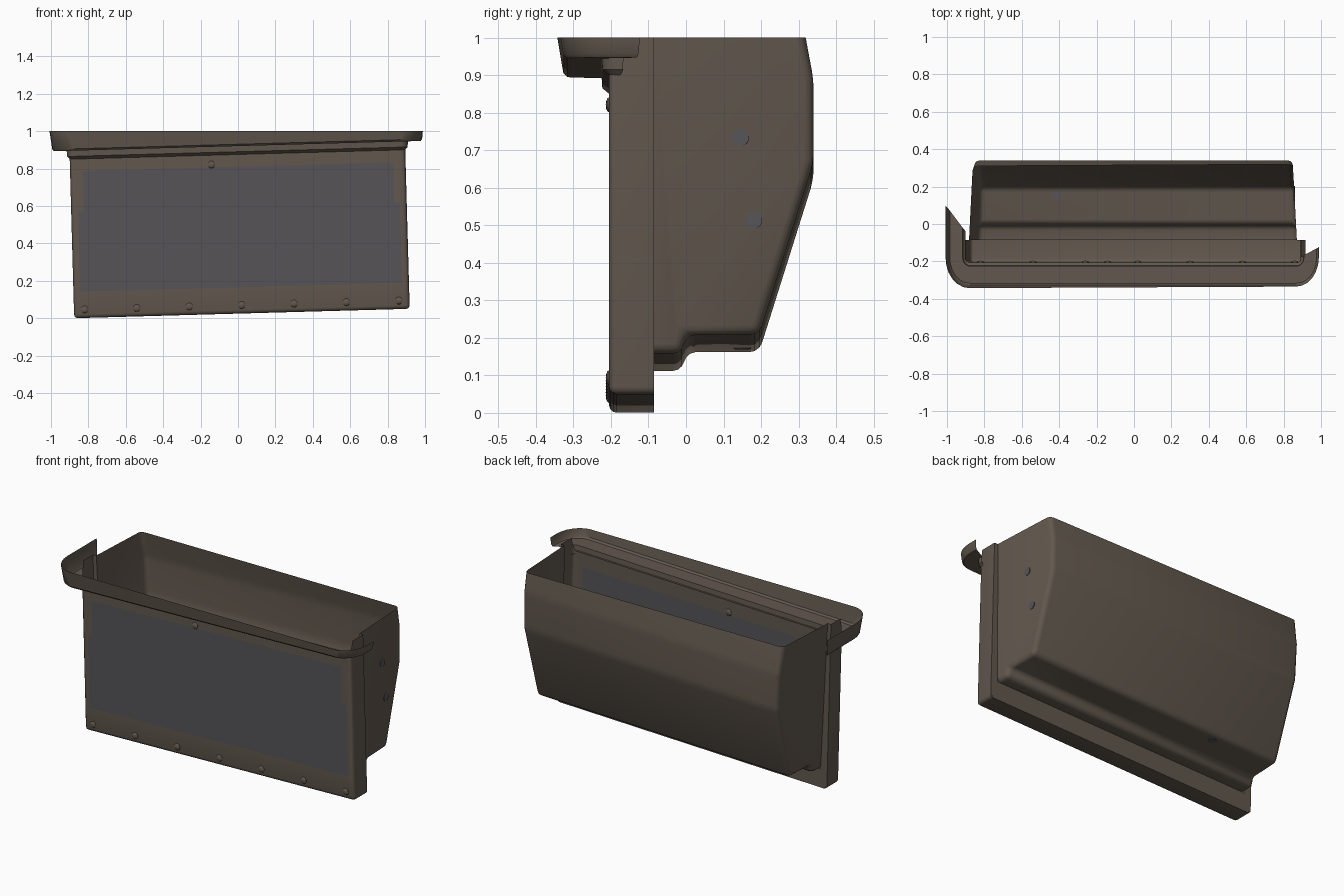
import bpy, bmesh, math
from mathutils import Matrix, Vector

old = bpy.data.objects.get("Cube")
if old:
    bpy.data.objects.remove(old, do_unlink=True)


def material(name, rgb):
    m = bpy.data.materials.new(name)
    m.use_nodes = True
    col = (*rgb, 1)
    m.diffuse_color = col
    bsdf = m.node_tree.nodes["Principled BSDF"]
    bsdf.inputs["Base Color"].default_value = col
    bsdf.inputs["Roughness"].default_value = 0.9
    return m


BROWN = material("weathered brown", (0.122, 0.098, 0.076))
GREY = material("slate grey", (0.092, 0.088, 0.097))

# The whole box leans slightly to one side and is cropped level at the top
LEAN = Matrix(((1, 0, -0.028, 0.021), (0, 1, 0, 0), (0.028, 0, 1, 0.025), (0, 0, 0, 1)))
FRONT, BACK, HALF = -0.205, -0.085, 0.897


def finish(bm, name, mats=(BROWN,)):
    bm.transform(LEAN)
    bmesh.ops.bisect_plane(bm, geom=bm.verts[:] + bm.edges[:] + bm.faces[:],
                           plane_co=(0, 0, 1), plane_no=(0, 0, 1), clear_outer=True)
    mesh = bpy.data.meshes.new(name)
    bm.to_mesh(mesh)
    bm.free()
    ob = bpy.data.objects.new(name, mesh)
    bpy.context.collection.objects.link(ob)
    for m in mats:
        mesh.materials.append(m)
    bpy.ops.object.select_all(action='DESELECT')
    ob.select_set(True)
    bpy.context.view_layer.objects.active = ob
    bpy.ops.object.shade_smooth_by_angle(angle=math.radians(35))
    return ob


def shell(profile, half, is_open, radius):
    """Side profile stretched across the width, opened by a rule, edges rounded."""
    bm = bmesh.new()
    sides = [[bm.verts.new((s * half(y, z), y, z)) for y, z in profile] for s in (-1, 1)]
    n = len(profile)
    for ring in sides:
        bm.faces.new(ring)
    for i in range(n):
        j = (i + 1) % n
        bm.faces.new((sides[0][i], sides[0][j], sides[1][j], sides[1][i]))
    bmesh.ops.recalc_face_normals(bm, faces=bm.faces[:])
    bm.normal_update()
    bmesh.ops.delete(bm, geom=[f for f in bm.faces if is_open(f)], context='FACES')
    edges = [e for e in bm.edges if len(e.link_faces) == 2 and e.calc_face_angle() > 0.1]
    bmesh.ops.bevel(bm, geom=edges, offset=radius, segments=3, profile=0.5,
                    affect='EDGES', clamp_overlap=True)
    return bm


# Deep rear body: stepped floor, sloping back, open at the top and front
def body_half(y, z):
    return 0.85 + 0.025 * z - 0.05 * (y - BACK)


body_profile = [(BACK, 0.11), (-0.01, 0.11), (0.0, 0.16), (0.195, 0.16), (0.34, 0.62),
                (0.34, 0.84), (0.31, 1.0), (0.29, 1.1), (BACK, 1.1)]
body = shell(body_profile, body_half,
             lambda f: f.normal.z > 0.9 or f.normal.y < -0.9, 0.03)
finish(body, "rear_body")

# Shallow front tray with a grey panel cut into its wall
tray_profile = [(FRONT, 0), (FRONT, 0.87), (-0.15, 1.1), (BACK, 1.1), (BACK, 0)]
tray = shell(tray_profile, lambda y, z: HALF,
             lambda f: f.normal.y > 0.9 or
             (f.calc_center_median().z > 0.9 and abs(f.normal.x) < 0.5), 0.02)


def cut(axis, at):
    no = Vector([float(i == axis) for i in range(3)])
    wall = [f for f in tray.faces if f.normal.y < -0.95]
    geom = {g for f in wall for g in [f, *f.edges, *f.verts]}
    bmesh.ops.bisect_plane(tray, geom=list(geom), plane_co=no * at, plane_no=no)
    tray.normal_update()


tray.normal_update()
for x in (-0.86, -0.83, 0.83, 0.86):
    cut(0, x)
for z in (0.14, 0.57, 0.785):
    cut(2, z)
for f in tray.faces:
    c = f.calc_center_median()
    wide = 0.86 if c.z < 0.57 else 0.83
    if f.normal.y < -0.95 and 0.14 < c.z < 0.785 and abs(c.x) < wide:
        f.material_index = 1
finish(tray, "front_tray", (BROWN, GREY))

# Frame joining the tray to the narrower body
frame = bmesh.new()
low = body_half(BACK, 0.11)


def flat(points):
    frame.faces.new([frame.verts.new((x, BACK, z)) for x, z in points])


flat([(-0.88, 0), (0.88, 0), (HALF, 0.02), (HALF, 0.11), (-HALF, 0.11), (-HALF, 0.02)])
for s in (-1, 1):
    flat([(s * low, 0.11), (s * HALF, 0.11), (s * HALF, 1.1), (s * body_half(BACK, 1.1), 1.1)])
finish(frame, "joining_frame")

# Flange: a ledge with an upturned lip around the front and its two ends
section = [(0, 0.85), (0.018, 0.865), (0.02, 0.895), (0.112, 0.895), (0.122, 0.905),
           (0.138, 1.0), (0.138, 1.1)]
r = 0.025
path = []
for s in (-1, 1):
    corner = []
    for i in range(7):
        a = math.pi / 2 * i / 6
        dx, dy = s * math.cos(a), -math.sin(a)
        corner.append((s * (HALF - r) + r * dx, FRONT + r + r * dy, dx, dy))
    path += corner if s < 0 else corner[::-1]

flange = bmesh.new()
rings = [[flange.verts.new((-HALF - 0.75 * d, -0.04 + d, z)) for d, z in section]]
for x, y, dx, dy in path:
    rings.append([flange.verts.new((x + 0.75 * d * dx, y + d * dy, z)) for d, z in section])
rings.append([flange.verts.new((HALF + 0.75 * d, -0.175 + 0.4 * d, z)) for d, z in section])
for a, b in zip(rings, rings[1:]):
    for i in range(len(section) - 1):
        flange.faces.new((a[i], b[i], b[i + 1], a[i + 1]))
finish(flange, "front_flange")

# Row of low rivets along the bottom of the front, and one near the top
rivets = bmesh.new()
spots = [(-0.84 + 0.28 * i, 0.045) for i in range(7)] + [(-0.14, 0.8)]
for x, z in spots:
    place = Matrix.Translation((x, FRONT, z)) @ Matrix.Diagonal((1, 0.45, 1, 1))
    bmesh.ops.create_uvsphere(rivets, u_segments=10, v_segments=6, radius=0.02, matrix=place)
finish(rivets, "front_rivets")

# Thin grey round patches on the side and on the floor
patches = bmesh.new()
places = [Matrix.Translation((body_half(y, z), y, z)) @ Matrix.Rotation(math.pi / 2, 4, 'Y')
          for y, z in ((0.145, 0.685), (0.18, 0.465))]
places.append(Matrix.Translation((-0.43, 0.15, 0.16)))
for place in places:
    bmesh.ops.create_cone(patches, cap_ends=True, segments=16, radius1=0.023,
                          radius2=0.023, depth=0.006, matrix=place)
finish(patches, "grey_patches", (GREY,))
